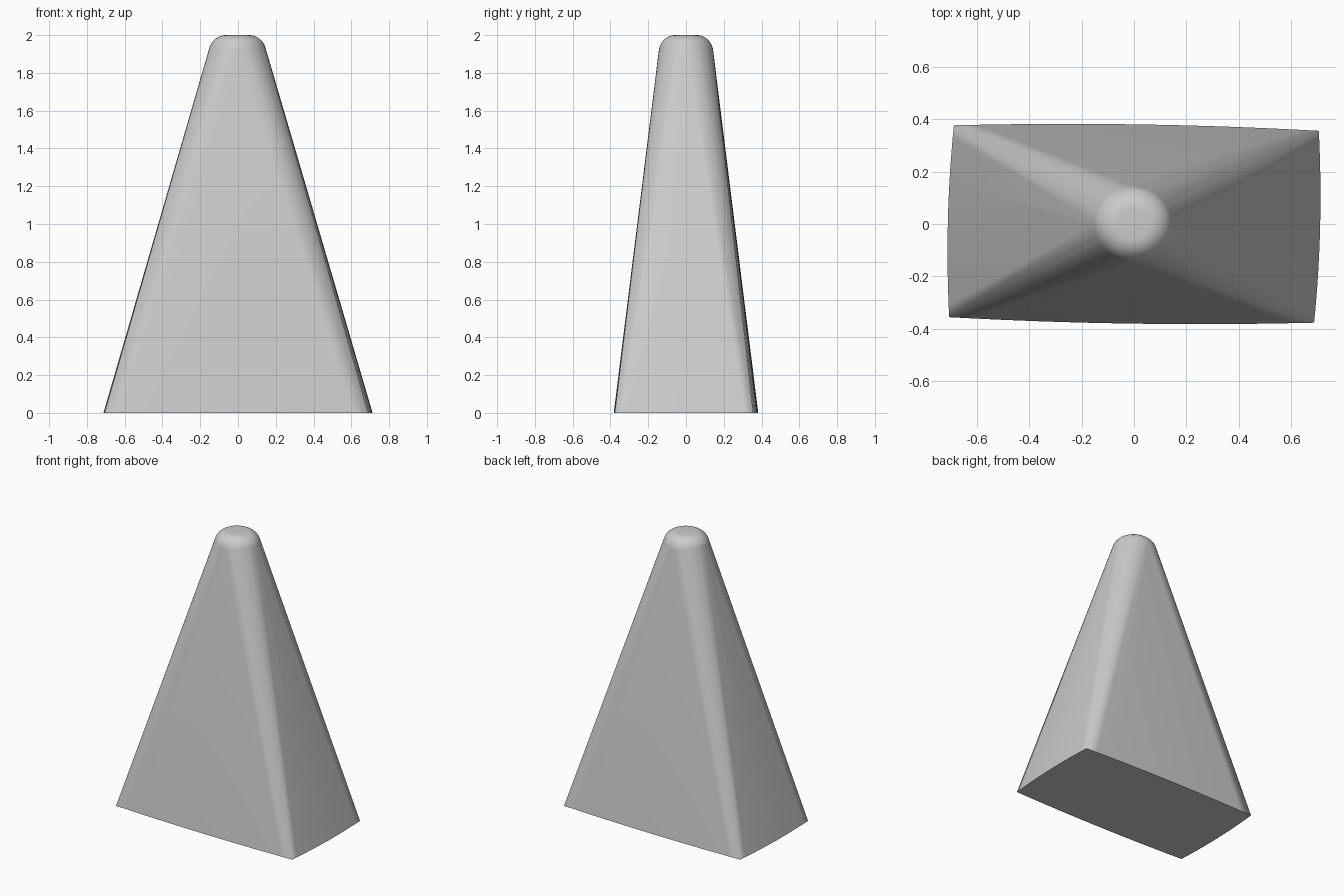
import bpy, bmesh
from math import sin, cos, pi, radians
from mathutils import Vector

if "Cube" in bpy.data.objects:
    bpy.data.objects.remove(bpy.data.objects["Cube"])

bm = bmesh.new()

# Base outline: slightly twisted rectangle with gently bowed sides
corners = [Vector(c) for c in ((0.706, 0.356), (-0.688, 0.377),
                               (-0.706, -0.356), (0.688, -0.377))]
SAG, N = 0.014, 16
for i, a in enumerate(corners):
    b = corners[(i + 1) % 4]
    d = (b - a).normalized()
    out = Vector((d.y, -d.x))
    for k in range(N):
        t = k / N
        p = a.lerp(b, t) + out * SAG * 4 * t * (1 - t)
        bm.verts.new((p.x, p.y, 0))

# Rounded cap: small flat disc with a quarter-round shoulder
FLAT, FILLET, SEG, STEPS = 0.06, 0.092, 64, 12
for j in range(STEPS + 1):
    phi = radians(90) * j / STEPS
    r = FLAT + FILLET * cos(phi)
    z = 2 - FILLET + FILLET * sin(phi)
    for i in range(SEG):
        a = 2 * pi * i / SEG
        bm.verts.new((-0.003 + r * cos(a), 0.95 * r * sin(a), z))

# Taper: skin stretched straight from the base outline to the cap
bmesh.ops.convex_hull(bm, input=bm.verts[:])
bmesh.ops.delete(bm, geom=[v for v in bm.verts if not v.link_faces], context='VERTS')
bmesh.ops.dissolve_limit(bm, angle_limit=radians(0.05), verts=bm.verts[:], edges=bm.edges[:])
bmesh.ops.recalc_face_normals(bm, faces=bm.faces[:])

mesh = bpy.data.meshes.new("tapered_body")
bm.to_mesh(mesh)
bm.free()
body = bpy.data.objects.new("tapered_body", mesh)
bpy.context.collection.objects.link(body)
bpy.context.view_layer.objects.active = body
body.select_set(True)
bpy.ops.object.shade_smooth_by_angle(angle=radians(30))
